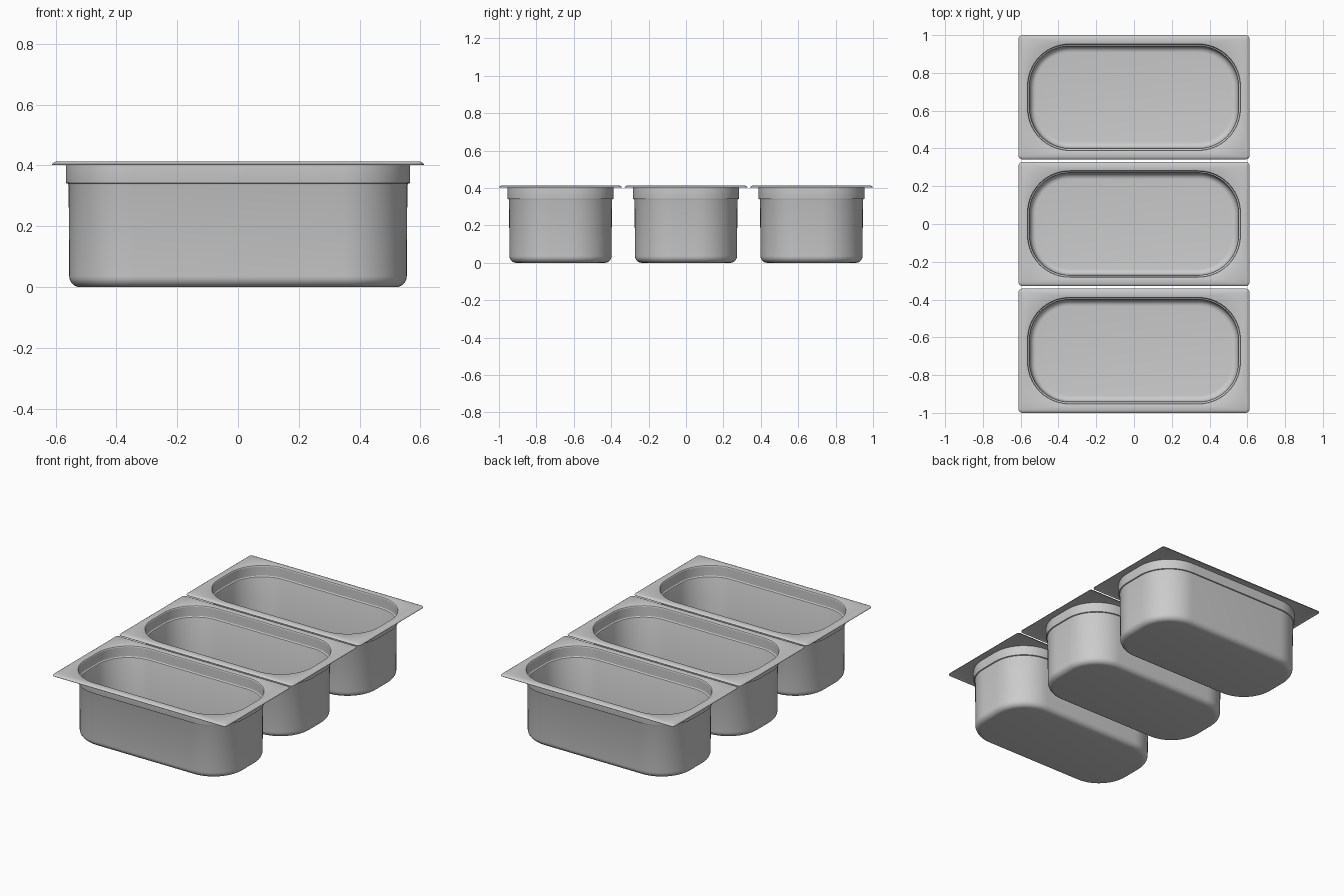
import bpy, bmesh, math

if "Cube" in bpy.data.objects:
    bpy.data.objects.remove(bpy.data.objects["Cube"])

SEG = 14            # segments per rounded corner
HX, HY = 0.566, 0.284   # half size of the upper body
FX, FY = 0.612, 0.329   # half size of the flange


def ring(bm, hx, hy, r, z):
    """Rounded rectangle loop of vertices."""
    verts = []
    for i, (sx, sy) in enumerate([(1, 1), (-1, 1), (-1, -1), (1, -1)]):
        for k in range(SEG + 1):
            a = math.radians(90 * (i + k / SEG))
            verts.append(bm.verts.new((sx * (hx - r) + r * math.cos(a),
                                       sy * (hy - r) + r * math.sin(a), z)))
    return verts


def body(inset, z, r=0.225):
    return (HX - inset, HY - inset, r - inset, z)


def flange(inset, z):
    return (FX - inset, FY - inset, 0.022 - inset, z)


def fillet(inset, z, rad, n=6):
    """Rounded bottom edge, from the floor up to the wall."""
    out = []
    for k in range(n + 1):
        a = math.radians(90 * k / n)
        out.append(body(inset + rad * (1 - math.sin(a)), z + rad * (1 - math.cos(a))))
    return out


# section of one pan: up the outside, over the flange, down the inside
outside = fillet(0.011, 0.0, 0.036) + [
    body(0.009, 0.335), body(0.007, 0.340), body(0.001, 0.342),
    body(0.0, 0.346), body(0.0, 0.403)]
rim = [flange(0.014, 0.407), flange(0.0, 0.402), flange(0.0, 0.404),
       flange(0.005, 0.409), flange(0.014, 0.413)]
inside = [body(-0.003, 0.413), body(0.002, 0.411), body(0.005, 0.406),
          body(0.005, 0.348), body(0.007, 0.345), body(0.012, 0.343),
          body(0.014, 0.338)] + fillet(0.016, 0.005, 0.031)[::-1]


def make_pan(name, y):
    bm = bmesh.new()
    loops = [ring(bm, *s) for s in outside + rim + inside]
    for a, b in zip(loops, loops[1:]):
        n = len(a)
        for i in range(n):
            j = (i + 1) % n
            bm.faces.new((a[i], a[j], b[j], b[i]))
    bm.faces.new(loops[0][::-1])    # underside
    bm.faces.new(loops[-1])         # inner floor
    bmesh.ops.recalc_face_normals(bm, faces=bm.faces)
    me = bpy.data.meshes.new(name)
    bm.to_mesh(me)
    bm.free()
    ob = bpy.data.objects.new(name, me)
    ob.location.y = y
    bpy.context.collection.objects.link(ob)
    bpy.ops.object.select_all(action='DESELECT')
    ob.select_set(True)
    bpy.context.view_layer.objects.active = ob
    bpy.ops.object.shade_smooth_by_angle(angle=math.radians(30))


# three pans side by side
for name, y in (("front_pan", -0.671), ("middle_pan", 0.0), ("back_pan", 0.671)):
    make_pan(name, y)
